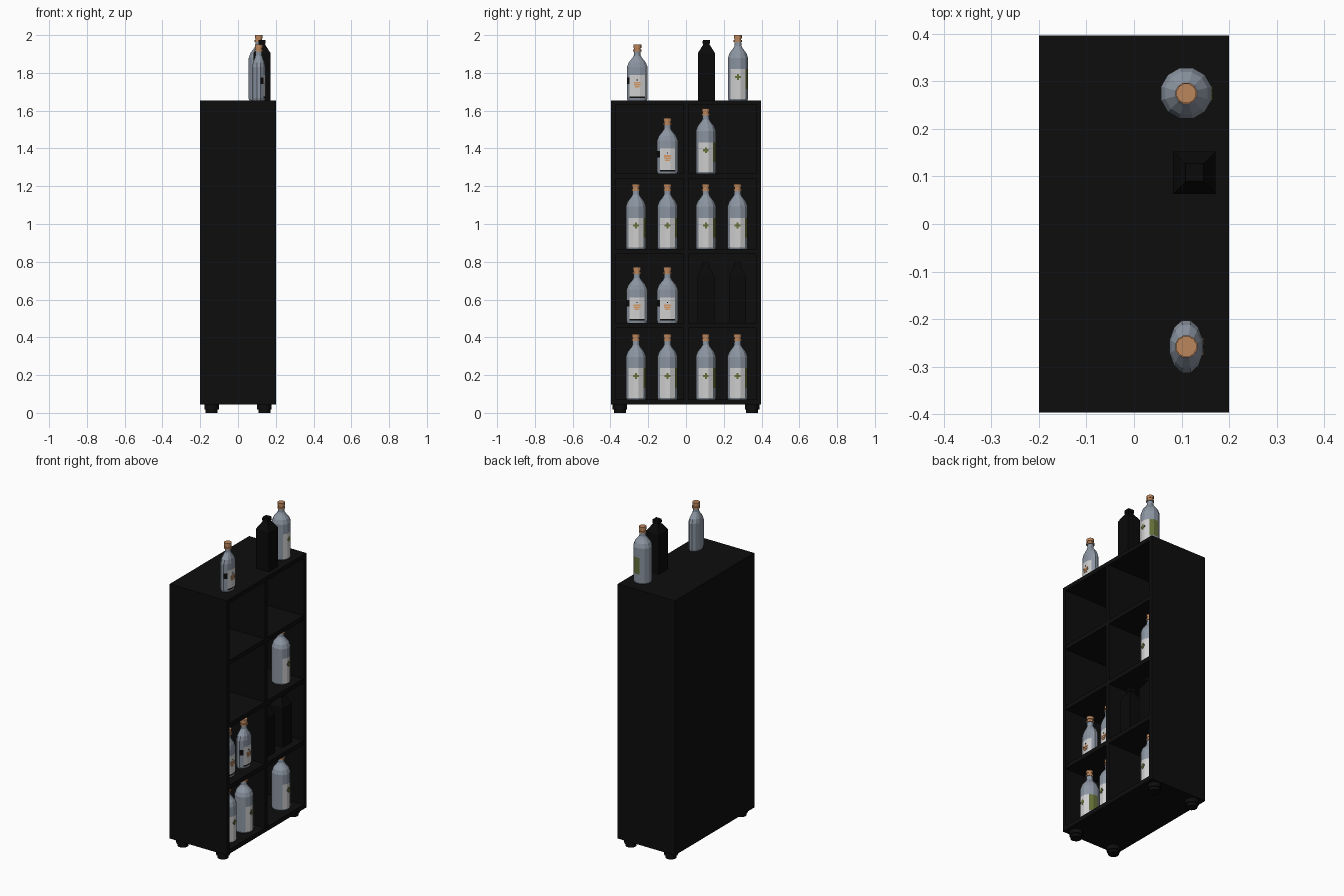
import bpy, bmesh, math
from mathutils import Matrix, Vector

if "Cube" in bpy.data.objects:
    bpy.data.objects.remove(bpy.data.objects["Cube"])


def material(name, rgb):
    m = bpy.data.materials.new(name)
    m.diffuse_color = (*rgb, 1)
    m.use_nodes = True
    m.node_tree.nodes["Principled BSDF"].inputs["Base Color"].default_value = m.diffuse_color
    return m


black = material("black_wood", (0.004, 0.004, 0.004))
dark = material("dark_glass", (0.003, 0.003, 0.003))
glass = material("blue_grey_glass", (0.26, 0.30, 0.36))
paper = material("label_white", (0.62, 0.62, 0.62))
cork = material("cork_brown", (0.50, 0.24, 0.11))
green = material("olive_green", (0.13, 0.16, 0.04))
orange = material("label_orange", (0.68, 0.32, 0.13))


def add_box(bm, lo, hi, mat=0):
    lo, hi = Vector(lo), Vector(hi)
    mtx = Matrix.Translation((lo + hi) / 2) @ Matrix.Diagonal((*(hi - lo), 1))
    verts = bmesh.ops.create_cube(bm, size=1, matrix=mtx)["verts"]
    for f in {f for v in verts for f in v.link_faces}:
        f.material_index = mat


def add_loft(bm, rings, sides, rule=lambda z, a: 0):
    """Stack of (z, rx, ry) rings; rule(z, angle) picks the material."""
    loops = []
    for z, rx, ry in rings:
        loops.append([bm.verts.new((rx * math.cos((i - 0.5) * math.tau / sides),
                                    ry * math.sin((i - 0.5) * math.tau / sides), z))
                      for i in range(sides)])
    for k in range(len(rings) - 1):
        zm = (rings[k][0] + rings[k + 1][0]) / 2
        for i in range(sides):
            j = (i + 1) % sides
            f = bm.faces.new((loops[k][i], loops[k][j], loops[k + 1][j], loops[k + 1][i]))
            angle = (math.degrees(i * math.tau / sides) + 180) % 360 - 180
            f.material_index = rule(zm, angle)
    bm.faces.new(loops[0][::-1]).material_index = rule(rings[0][0], 180)
    bm.faces.new(loops[-1]).material_index = rule(rings[-1][0], 180)


def to_mesh(bm, name, mats):
    bmesh.ops.recalc_face_normals(bm, faces=bm.faces)
    me = bpy.data.meshes.new(name)
    bm.to_mesh(me)
    bm.free()
    for m in mats:
        me.materials.append(m)
    return me


def place(name, me, loc=(0, 0, 0)):
    ob = bpy.data.objects.new(name, me)
    ob.location = loc
    bpy.context.collection.objects.link(ob)


def board(name, lo, hi):
    bm = bmesh.new()
    add_box(bm, lo, hi)
    place(name, to_mesh(bm, name, [black]))


# Cabinet, open towards +x
W, D, T = 0.2, 0.397, 0.025
Z0, Z1 = 0.045, 1.655
SHELVES = [0.072, 0.477, 0.868, 1.267]
board("back_panel", (-W, -D, Z0), (-W + 0.015, D, Z1))
board("left_side", (-W, -D, Z0), (W, -D + T, Z1))
board("right_side", (-W, D - T, Z0), (W, D, Z1))
board("top_board", (-W, -D, Z1 - T), (W, D, Z1))
board("divider", (-W + 0.01, -T / 2, Z0 + 0.01), (W - 0.002, T / 2, Z1 - 0.01))
for i, z in enumerate(SHELVES):
    x = W if i == 0 else W - 0.002
    board(f"shelf_{i + 1}", (-W + 0.001, -D + 0.001, z - 0.027), (x, D - 0.001, z))

# Feet
bm = bmesh.new()
add_loft(bm, [(0, .032, .032), (.018, .032, .032), (.018, .039, .039), (.047, .039, .039)], 16)
foot = to_mesh(bm, "foot", [black])
for x in (-0.14, 0.14):
    for y in (-0.35, 0.35):
        place("foot", foot, (x, y, 0))


# Tall round bottle: white front label, olive side label, plus mark
def tall_rule(z, a):
    if z > 0.308:
        return 2
    if 0.008 < z < 0.165 and abs(a) < 40:
        return 1
    if 0.06 < z < 0.165 and 50 < a < 100:
        return 3
    return 0


bm = bmesh.new()
add_loft(bm, [(z, r, r) for z, r in [
    (0, .052), (.008, .055), (.06, .055), (.165, .055), (.225, .055), (.25, .046),
    (.275, .026), (.287, .019), (.308, .018), (.308, .023), (.318, .023),
    (.318, .018), (.328, .018), (.328, .021), (.345, .021)]], 12, tall_rule)
fx = 0.055 * math.cos(math.pi / 12)
add_box(bm, (fx - .003, -.015, .118), (fx + .002, .015, .129), 3)
add_box(bm, (fx - .003, -.0055, .108), (fx + .0025, .0055, .139), 3)
tall = to_mesh(bm, "tall_bottle", [glass, paper, cork, green])


# Small flat bottle: white label, black strip and side tag, orange emblem
def small_rule(z, a):
    if z > 0.258:
        return 2
    if abs(a) < 40 and 0.012 < z < 0.135:
        return 4 if z < 0.02 else 1
    if -70 < a < -50 and 0.085 < z < 0.12:
        return 4
    return 0


bm = bmesh.new()
add_loft(bm, [(0, .034, .054), (.012, .036, .057), (.02, .036, .057), (.085, .036, .057),
              (.12, .036, .057), (.135, .036, .057), (.175, .036, .057), (.20, .032, .047),
              (.225, .022, .026), (.238, .018, .018), (.258, .018, .018), (.258, .024, .024),
              (.268, .024, .024), (.268, .018, .018), (.277, .018, .018),
              (.277, .022, .022), (.295, .022, .022)], 12, small_rule)
fx = 0.036 * math.cos(math.pi / 12)
for z, w in ((.071, .012), (.082, .018), (.093, .018)):
    add_box(bm, (fx - .006, -w, z - .004), (fx + .002, w, z + .004), 3)
add_box(bm, (fx - .003, -.003, .106), (fx + .002, .003, .111), 4)
small = to_mesh(bm, "small_bottle", [glass, paper, cork, orange, black])

# Dark square bottle
bm = bmesh.new()
q = math.sqrt(2)
add_loft(bm, [(z, r * q, r * q) for z, r in [
    (0, .045), (.25, .045), (.29, .02), (.295, .017), (.3, .017),
    (.3, .02), (.32, .019)]], 4)
bmesh.ops.rotate(bm, verts=bm.verts, matrix=Matrix.Rotation(0, 3, 'Z'))
square = to_mesh(bm, "dark_bottle", [dark])

# Bottles on the shelves and on top: (mesh, x, y, z)
F, B = 0.11, -0.12
s1, s2, s3, s4 = SHELVES
layout = [
    (tall, F, -.265, s1), (tall, F, -.098, s1), (tall, B, .105, s1), (tall, F, .273, s1),
    (small, F, -.26, s2), (small, F, -.098, s2), (square, F, .105, s2), (square, F, .273, s2),
    (tall, B, -.265, s3), (tall, B, -.098, s3), (tall, B, .105, s3), (tall, F, .273, s3),
    (small, B, -.098, s4), (tall, B, .105, s4),
    (small, F, -.258, Z1), (square, .127, .108, Z1), (tall, F, .275, Z1),
]
for me, x, y, z in layout:
    place(me.name, me, (x, y, z))
